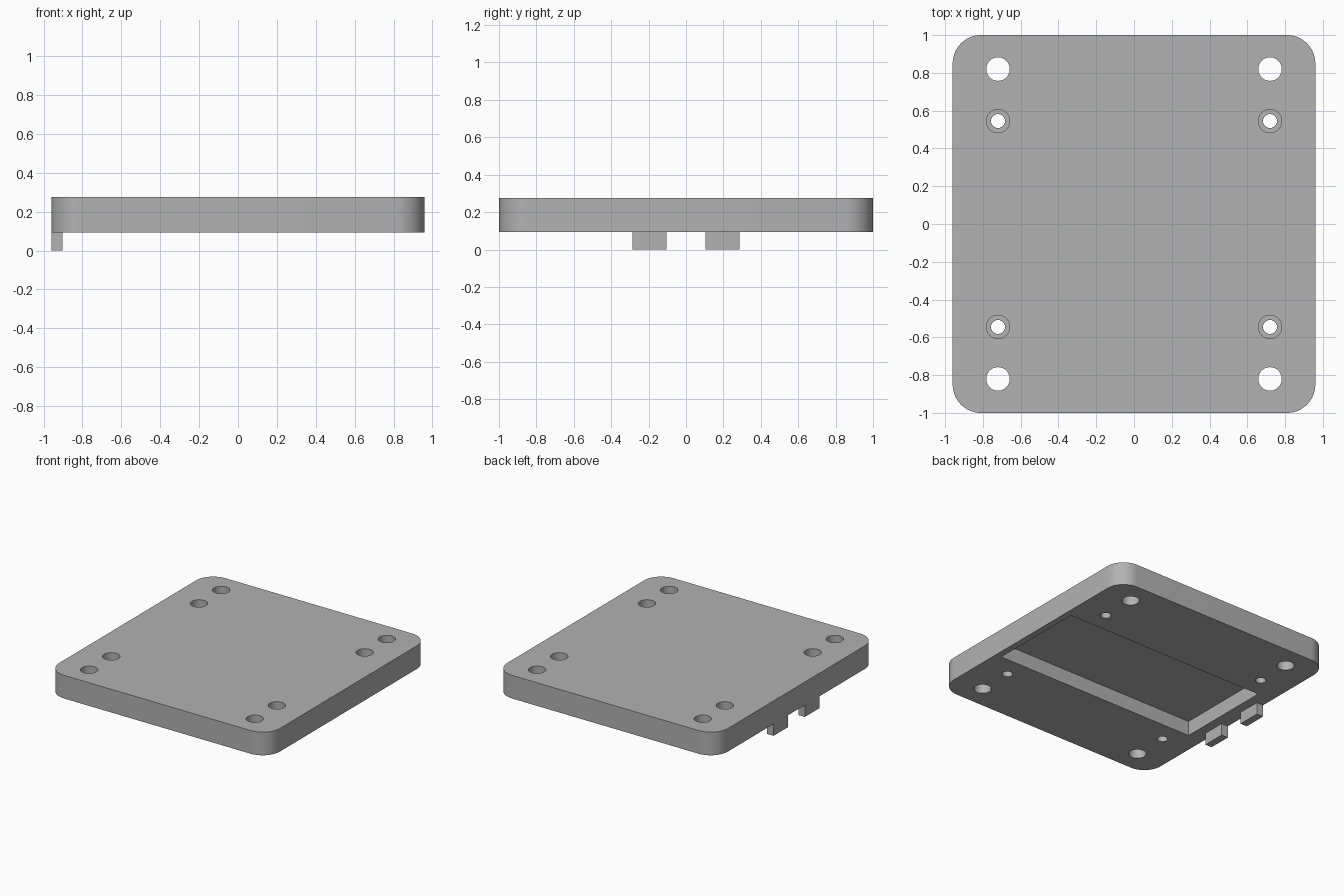
import bpy, bmesh, math

cube = bpy.data.objects.get("Cube")
if cube:
    bpy.data.objects.remove(cube, do_unlink=True)

HALF_X, HALF_Y = 0.96, 1.0
BOTTOM, TOP = 0.093, 0.275
CORNER = 0.15

grey = bpy.data.materials.new("plain grey")
grey.use_nodes = True
colour = (0.445, 0.445, 0.445, 1)
grey.diffuse_color = colour
grey.node_tree.nodes["Principled BSDF"].inputs["Base Color"].default_value = colour


def prism(name, outline, z0, z1):
    """Extrude a counter-clockwise outline from z0 up to z1."""
    bm = bmesh.new()
    base = bm.faces.new([bm.verts.new((x, y, z0)) for x, y in outline])
    top = bmesh.ops.extrude_face_region(bm, geom=[base])["geom"]
    bmesh.ops.translate(bm, vec=(0, 0, z1 - z0),
                        verts=[v for v in top if isinstance(v, bmesh.types.BMVert)])
    bmesh.ops.recalc_face_normals(bm, faces=bm.faces)
    mesh = bpy.data.meshes.new(name)
    bm.to_mesh(mesh)
    bm.free()
    mesh.materials.append(grey)
    obj = bpy.data.objects.new(name, mesh)
    bpy.context.collection.objects.link(obj)
    return obj


def rectangle(x0, x1, y0, y1):
    return [(x0, y0), (x1, y0), (x1, y1), (x0, y1)]


def arc(cx, cy, r, start, sweep, steps):
    angles = [start + sweep * i / steps for i in range(steps + 1)]
    return [(cx + r * math.cos(a), cy + r * math.sin(a)) for a in angles]


def circle(cx, cy, r):
    return arc(cx, cy, r, 0, math.tau, 48)[:-1]


def cut(target, name, outline, z0, z1):
    cutter = prism(name, outline, z0, z1)
    cutter.hide_render = True
    mod = target.modifiers.new(name, 'BOOLEAN')
    mod.operation = 'DIFFERENCE'
    mod.solver = 'EXACT'
    mod.object = cutter
    bpy.context.view_layer.objects.active = target
    bpy.ops.object.modifier_apply(modifier=name)
    bpy.data.objects.remove(cutter, do_unlink=True)


# Rounded plate
outline = []
for i, (sx, sy) in enumerate([(1, 1), (-1, 1), (-1, -1), (1, -1)]):
    outline += arc(sx * (HALF_X - CORNER), sy * (HALF_Y - CORNER), CORNER,
                   i * math.pi / 2, math.pi / 2, 16)
plate = prism("base_plate", outline, BOTTOM, TOP)

# Pocket in the underside
cut(plate, "pocket", rectangle(-0.83, 0.91, -0.385, 0.385), BOTTOM - 0.1, BOTTOM + 0.115)

# Corner through holes and counterbored screw holes
for sx in (-1, 1):
    for sy in (-1, 1):
        x = sx * 0.72
        cut(plate, "corner_hole", circle(x, sy * 0.82, 0.062), -0.1, 0.5)
        cut(plate, "screw_hole", circle(x, sy * 0.545, 0.037), -0.1, 0.5)
        cut(plate, "counterbore", circle(x, sy * 0.545, 0.062), TOP - 0.09, 0.5)

bpy.ops.object.select_all(action='DESELECT')
plate.select_set(True)
bpy.context.view_layer.objects.active = plate
bpy.ops.object.shade_smooth_by_angle(angle=math.radians(30))

# Two tabs under the right edge
for name, y0, y1 in (("front_tab", -0.285, -0.105), ("back_tab", 0.105, 0.285)):
    prism(name, rectangle(-HALF_X, -0.903, y0, y1), 0, BOTTOM)
